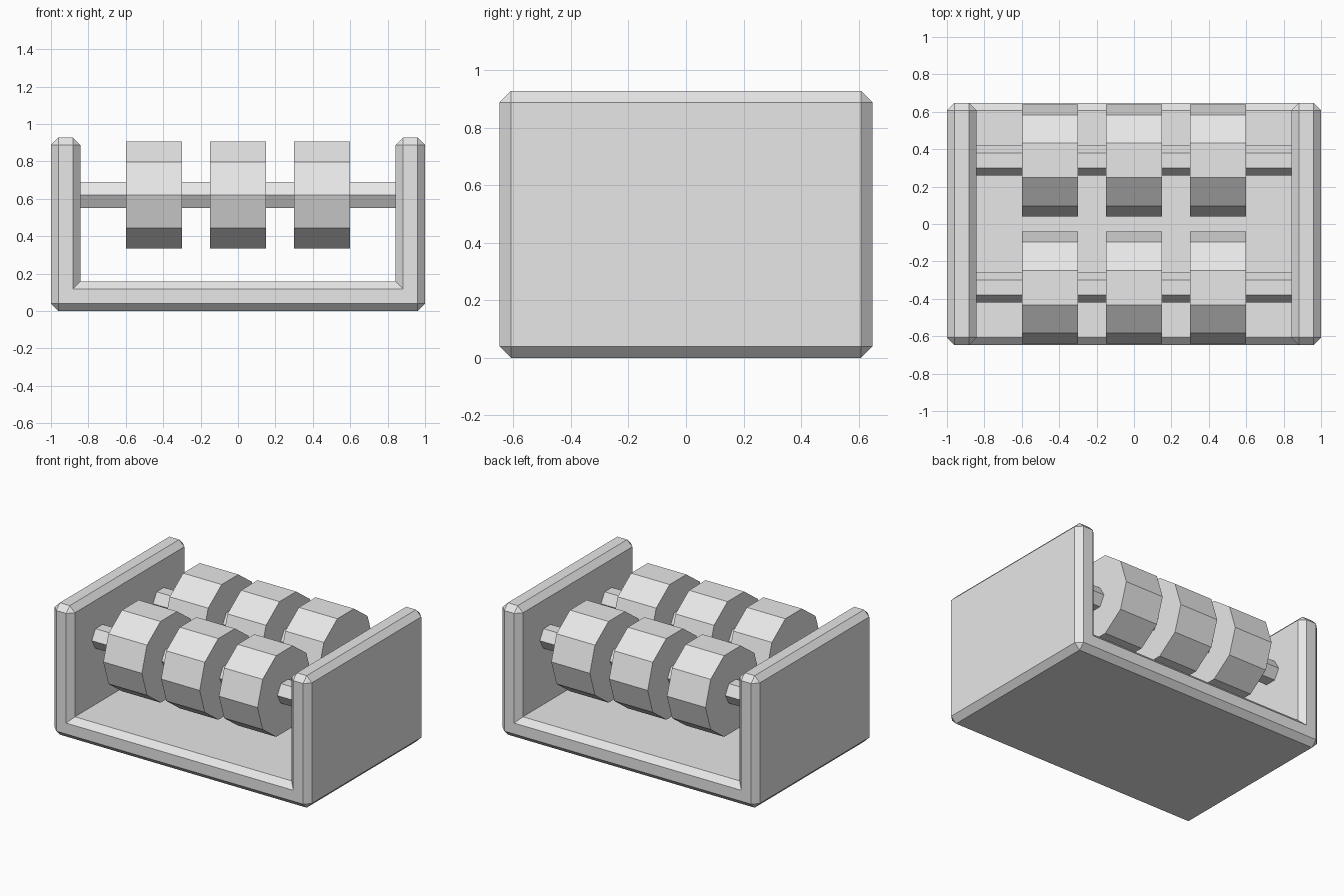
import bpy, bmesh
from math import pi
from mathutils import Matrix

cube = bpy.data.objects.get("Cube")
if cube:
    bpy.data.objects.remove(cube, do_unlink=True)

grey = bpy.data.materials.new("light_grey")
grey.use_nodes = True
colour = (0.8, 0.8, 0.8, 1)
grey.diffuse_color = colour
grey.node_tree.nodes["Principled BSDF"].inputs["Base Color"].default_value = colour

HALF_DEPTH, HEIGHT, WALL, CHAMFER = 0.648, 0.928, 0.157, 0.04
AXLE_Y, AXLE_Z = 0.34, 0.62


def finish(bm, name):
    bmesh.ops.recalc_face_normals(bm, faces=bm.faces[:])
    mesh = bpy.data.meshes.new(name)
    bm.to_mesh(mesh)
    bm.free()
    mesh.materials.append(grey)
    obj = bpy.data.objects.new(name, mesh)
    bpy.context.collection.objects.link(obj)
    return obj


def rod(name, sides, radius, length, location):
    """Flat-faced prism along x with corners pointing to front and back."""
    bm = bmesh.new()
    bmesh.ops.create_cone(bm, cap_ends=True, segments=sides, radius1=radius,
                          radius2=radius, depth=length)
    bmesh.ops.rotate(bm, verts=bm.verts, matrix=Matrix.Rotation(pi / 2, 3, "Z"))
    if sides % 4 == 2:  # put a corner on the y axis
        top = max(v.co.y for v in bm.verts)
        if top < radius * 0.999:
            bmesh.ops.rotate(bm, verts=bm.verts, matrix=Matrix.Rotation(pi / sides, 3, "Z"))
    bmesh.ops.rotate(bm, verts=bm.verts, matrix=Matrix.Rotation(pi / 2, 3, "Y"))
    obj = finish(bm, name)
    obj.location = location
    return obj


# U-shaped frame: extruded profile with every outward edge chamfered
inner = 1 - WALL
profile = [(-1, 0), (1, 0), (1, HEIGHT), (inner, HEIGHT), (inner, WALL),
           (-inner, WALL), (-inner, HEIGHT), (-1, HEIGHT)]
bm = bmesh.new()
face = bm.faces.new([bm.verts.new((x, -HALF_DEPTH, z)) for x, z in profile])
ext = bmesh.ops.extrude_face_region(bm, geom=[face], use_keep_orig=True)
bmesh.ops.translate(bm, vec=(0, 2 * HALF_DEPTH, 0),
                    verts=[v for v in ext["geom"] if isinstance(v, bmesh.types.BMVert)])
bmesh.ops.recalc_face_normals(bm, faces=bm.faces[:])
outward = [e for e in bm.edges if e.is_convex]
bmesh.ops.bevel(bm, geom=outward, offset=CHAMFER, offset_type="OFFSET",
                segments=1, affect="EDGES", profile=0.5)
finish(bm, "frame")

# Two hexagonal axles, each carrying three ten-sided rollers
for label, y in (("front", -AXLE_Y), ("back", AXLE_Y)):
    rod(label + "_axle", 6, 0.08, 2 * inner + 0.04, (0, y, AXLE_Z))
    for side, x in (("right", -0.45), ("middle", 0), ("left", 0.45)):
        rod(f"{label}_{side}_roller", 10, 0.3, 0.3, (x, y, AXLE_Z))
